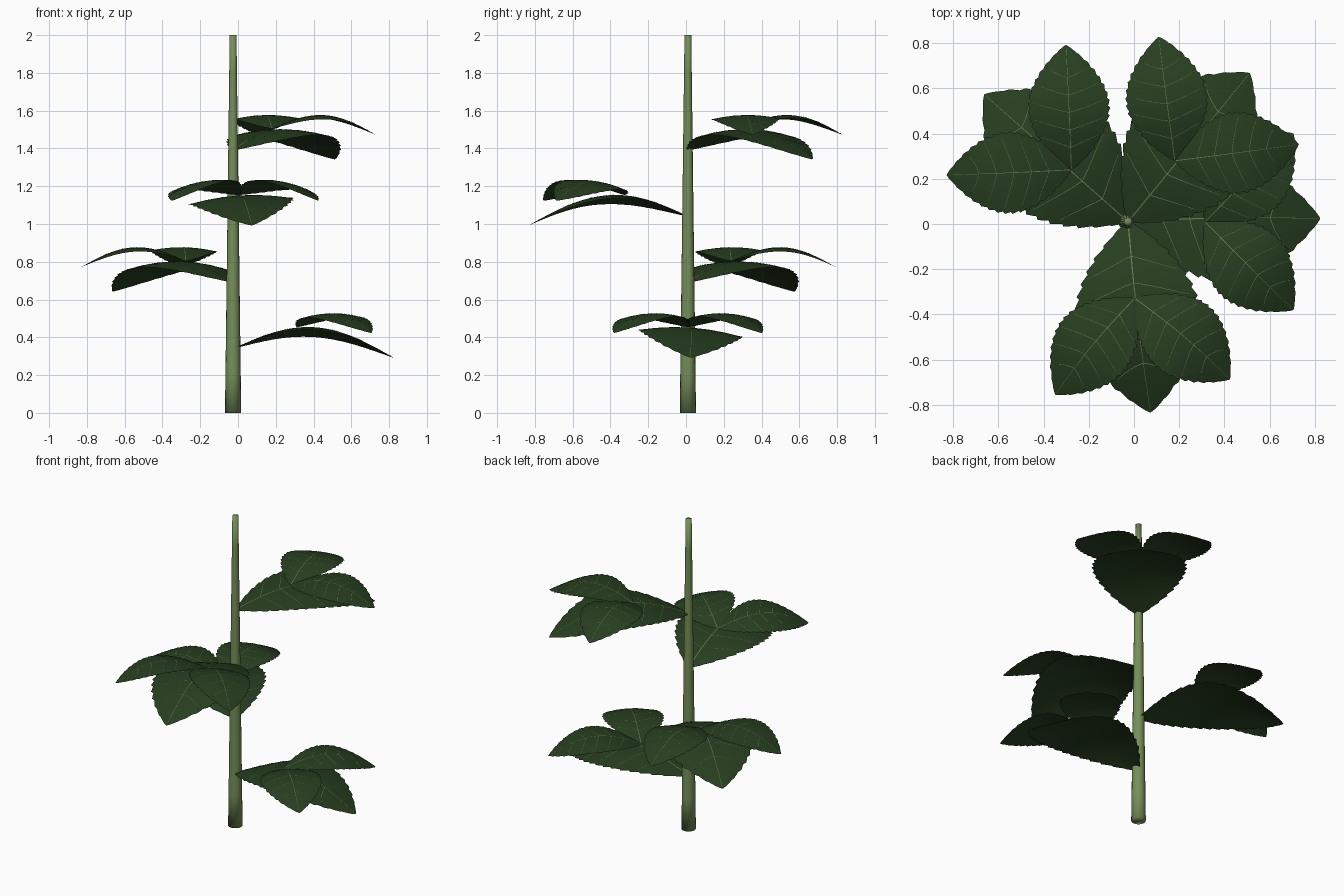
import bpy, bmesh, math
from mathutils import Matrix, Vector

if "Cube" in bpy.data.objects:
    bpy.data.objects.remove(bpy.data.objects["Cube"])

CENTRE = Vector((-0.026, 0.01, 0.0))
LENGTH, HALF_W = 0.85, 0.265


def material(name, rgb):
    m = bpy.data.materials.new(name)
    m.diffuse_color = (*rgb, 1.0)
    m.use_nodes = True
    m.node_tree.nodes["Principled BSDF"].inputs["Base Color"].default_value = m.diffuse_color
    return m


STEM = material("stem green", (0.18, 0.275, 0.1))
LEAF = material("leaf dark green", (0.02, 0.048, 0.014))
VEIN = material("vein olive", (0.15, 0.19, 0.08))


def finish(name, bm, mat, matrix=None):
    me = bpy.data.meshes.new(name)
    bm.to_mesh(me)
    bm.free()
    for p in me.polygons:
        p.use_smooth = True
    me.materials.append(mat)
    ob = bpy.data.objects.new(name, me)
    if matrix is not None:
        ob.matrix_world = matrix
    bpy.context.collection.objects.link(ob)
    return ob


def surface(t, u, lift=0.0, tooth=0.0):
    """Point on the arched blade: t runs base to tip, u from side to side."""
    env = max(0.0, math.sin(math.pi * t))
    y = u * (HALF_W * env ** 0.85 + 0.004 * (1 - t) + tooth)
    z = 0.135 * env - 0.048 * t - 0.03 * u * u * env + lift
    return Vector((LENGTH * t, y, z))


def add_grid(bm, rows):
    vs = [[bm.verts.new(p) for p in r] for r in rows]
    for a, b in zip(vs, vs[1:]):
        for j in range(len(a) - 1):
            bm.faces.new((a[j], b[j], b[j + 1], a[j + 1]))


# Blade with saw-toothed edge
def make_blade(name, matrix):
    n, us = 64, [-1, -0.93, -0.7, -0.35, 0, 0.35, 0.7, 0.93, 1]
    rows = []
    for i in range(n + 1):
        t = i / n
        saw = (i % 4) / 3 if 0 < i < n else 0
        tooth = 0.014 * saw * min(1, 6 * t, 6 * (1 - t))
        rows.append([surface(t, u, tooth=tooth if abs(u) == 1 else 0) for u in us])
    bm = bmesh.new()
    add_grid(bm, rows)
    bmesh.ops.remove_doubles(bm, verts=bm.verts, dist=1e-5)
    finish(name, bm, LEAF, matrix)


# Raised midrib and side veins
def make_veins(name, matrix):
    bm = bmesh.new()
    rows = []
    for i in range(33):
        t = 0.01 + 0.98 * i / 32
        p = surface(t, 0, 0.002)
        w = 0.003 * (1 - 0.7 * t)
        rows.append([p + Vector((0, -w, 0)), p + Vector((0, w, 0))])
    add_grid(bm, rows)
    for k in range(5):
        t0 = 0.18 + 0.14 * k
        for side in (-1, 1):
            rows = []
            for i in range(11):
                s = i / 10
                t = t0 + 0.09 * s ** 1.2
                p = surface(t, side * 0.92 * s, 0.0015)
                w = Vector((0.0016 * (1 - 0.5 * s), 0, 0))
                rows.append([p + w * side, p - w * side])
            add_grid(bm, rows)
    bm.normal_update()
    for f in bm.faces:
        if f.normal.z < 0:
            f.normal_flip()
    finish(name, bm, VEIN, matrix)


# Tapered stem
bm = bmesh.new()
sides, rings = 16, []
for i in range(11):
    z = 0.2 * i
    r = 0.043 - 0.025 * i / 10
    rings.append([bm.verts.new(CENTRE + Vector((r * math.cos(a), r * math.sin(a), z)))
                  for a in (2 * math.pi * j / sides for j in range(sides))])
for a, b in zip(rings, rings[1:]):
    for j in range(sides):
        k = (j + 1) % sides
        bm.faces.new((a[j], a[k], b[k], b[j]))
bm.faces.new(rings[0][::-1])
bm.faces.new(rings[-1])
finish("stem", bm, STEM)


def turn(yaw, roll):
    return (Matrix.Rotation(math.radians(yaw), 4, 'Z')
            @ Matrix.Rotation(math.radians(roll), 4, 'X'))


# Four three-part leaves spiralling up the stem at the golden angle
joint = surface(0.4, 0, 0.005)
MAIN = [(1.2, -4), (1.0, 0), (1.5, 3.5), (-1.8, 0)]   # yaw and roll of each main blade
INNER_UP = [1, 1, 8, 1]                               # roll of each pair of side blades
for k in range(4):
    base = (Matrix.Translation(CENTRE + Vector((0, 0, 0.34 + 0.35 * k)))
            @ Matrix.Rotation(math.radians(137.5 * k), 4, 'Z'))
    parts = {"main": base @ turn(*MAIN[k])}
    for side, s in (("left", 1), ("right", -1)):
        parts[side] = (base @ Matrix.Translation(joint)
                       @ turn(45 * s, -INNER_UP[k] * s) @ Matrix.Scale(0.65, 4))
    for part, m in parts.items():
        make_blade(f"leaf_{k + 1}_{part}", m)
        make_veins(f"leaf_{k + 1}_{part}_veins", m)
